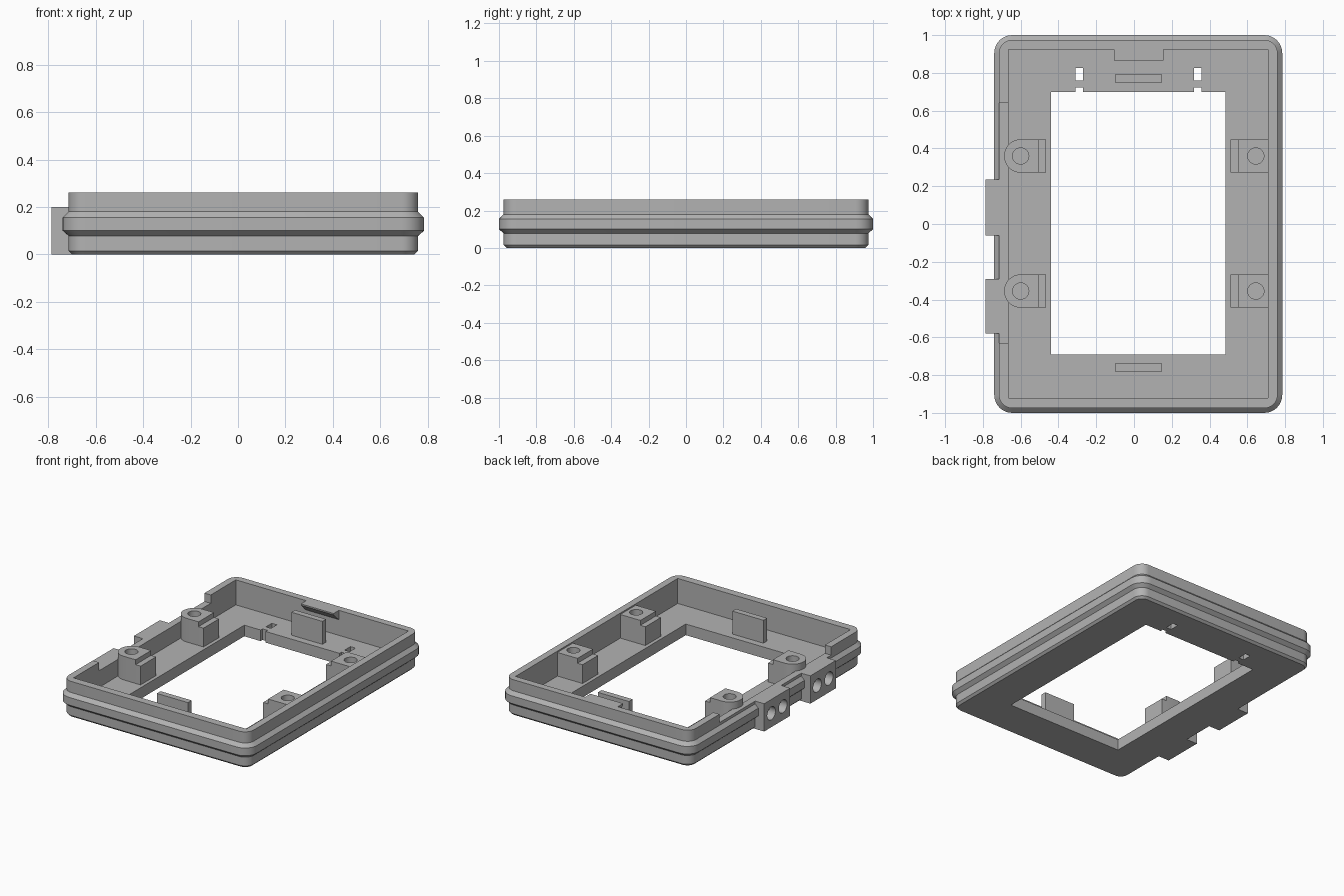
import bpy, bmesh, math

if "Cube" in bpy.data.objects:
    bpy.data.objects.remove(bpy.data.objects["Cube"])

grey = bpy.data.materials.new("warm_grey")
grey.diffuse_color = (0.45, 0.45, 0.45, 1)
grey.use_nodes = True
grey.node_tree.nodes["Principled BSDF"].inputs["Base Color"].default_value = grey.diffuse_color
CX = 0.0225  # centre of the frame between its side walls


def loft(name, sections):
    """Solid from stacked outlines: list of (z, [(x, y), ...])."""
    bm = bmesh.new()
    rings = [[bm.verts.new((x, y, z)) for x, y in pts] for z, pts in sections]
    n = len(rings[0])
    for a, b in zip(rings, rings[1:]):
        for i in range(n):
            j = (i + 1) % n
            bm.faces.new((a[i], a[j], b[j], b[i]))
    bm.faces.new(rings[0][::-1])
    bm.faces.new(rings[-1])
    bmesh.ops.recalc_face_normals(bm, faces=bm.faces)
    me = bpy.data.meshes.new(name)
    bm.to_mesh(me)
    bm.free()
    ob = bpy.data.objects.new(name, me)
    bpy.context.collection.objects.link(ob)
    me.materials.append(grey)
    return ob


def box(name, x0, x1, y0, y1, z0, z1):
    pts = [(x0, y0), (x1, y0), (x1, y1), (x0, y1)]
    return loft(name, [(z0, pts), (z1, pts)])


def rounded(hx, hy, r, n=8):
    """Rounded rectangle outline around the frame centre."""
    pts = []
    for k, (sx, sy) in enumerate([(1, 1), (-1, 1), (-1, -1), (1, -1)]):
        for i in range(n + 1):
            a = math.pi / 2 * (k + i / n)
            pts.append((CX + sx * (hx - r) + r * math.cos(a),
                        sy * (hy - r) + r * math.sin(a)))
    return pts


def circle(x, y, r, n=32):
    return [(x + r * math.cos(2 * math.pi * i / n),
             y + r * math.sin(2 * math.pi * i / n)) for i in range(n)]


def combine(ob, tool, op='DIFFERENCE'):
    m = ob.modifiers.new("cut", 'BOOLEAN')
    m.operation, m.object, m.solver = op, tool, 'EXACT'
    bpy.context.view_layer.objects.active = ob
    bpy.ops.object.modifier_apply(modifier=m.name)
    bpy.data.objects.remove(tool)


def smooth(ob):
    bpy.ops.object.select_all(action='DESELECT')
    ob.select_set(True)
    bpy.context.view_layer.objects.active = ob
    bpy.ops.object.shade_smooth_by_angle(angle=math.radians(25))


# Tray body: chamfered foot, raised rib around the middle, straight rim
profile = [(0, -0.015), (0.015, 0), (0.078, 0), (0.10, 0.025),
           (0.155, 0.025), (0.18, 0), (0.26, 0)]
frame = loft("frame", [(z, rounded(0.7375 + d, 0.975 + d, 0.07 + d)) for z, d in profile])
FLOOR = 0.08
combine(frame, box("cavity", -0.665, 0.71, -0.92, 0.925, FLOOR, 0.4))
combine(frame, box("opening", -0.44, 0.485, -0.69, 0.70, -0.1, 0.2))
# Slots and small notches behind the opening
for x in (-0.29, 0.337):
    combine(frame, box("slot", x - 0.02, x + 0.02, 0.76, 0.827, -0.1, 0.2))
    combine(frame, box("notch", x - 0.02, x + 0.02, 0.65, 0.722, -0.1, 0.2))
# Lowered stretch of the left wall
combine(frame, box("wall_gap", -0.9, -0.66, -0.63, 0.64, 0.2, 0.4))
smooth(frame)

# Hinge blocks on the left wall, each with two round sockets
for i, (y0, y1) in enumerate([(-0.58, -0.29), (-0.06, 0.235)]):
    block = box(f"hinge_block_{i + 1}", -0.787, -0.67, y0, y1, 0, 0.2)
    for s in (-1, 1):
        yc = (y0 + y1) / 2 + s * 0.066
        hole = loft("socket", [(-0.9, circle(-0.1, yc, 0.047)), (-0.7, circle(-0.1, yc, 0.047))])
        for v in hole.data.vertices:  # turn the cylinder to lie along x
            v.co = (v.co.z, v.co.y, -v.co.x)
        hole.data.flip_normals()
        bm = bmesh.new()
        bm.from_mesh(hole.data)
        bmesh.ops.recalc_face_normals(bm, faces=bm.faces)
        bm.to_mesh(hole.data)
        bm.free()
        combine(block, hole)
    smooth(block)

# Screw bosses: rounded towards the wall, stepped towards the opening
for side, xc in ((-1, -0.60), (1, 0.645)):
    for yc in (-0.355, 0.36):
        r = 0.088
        arc = [(xc + side * r * math.cos(a), yc + r * math.sin(a))
               for a in (math.pi * (i / 16 - 0.5) for i in range(17))]
        if side > 0:  # the right bosses end at the wall
            arc = [(0.715, yc - r), (0.715, yc + r)]
        xs = xc - side * 0.095
        pts = arc + [(xs, yc + r), (xs, yc - r)]
        name = ("left" if side < 0 else "right") + "_screw_boss"
        boss = loft(name, [(FLOOR - 0.01, pts), (0.25, pts)])
        xe = xc - side * 0.135
        step = box("step", min(xs, xe), max(xs, xe), yc - r, yc + r, FLOOR - 0.01, 0.215)
        combine(boss, step, 'UNION')
        c = circle(xc, yc, 0.043)
        combine(boss, loft("bore", [(0.10, c), (0.4, c)]))
        smooth(boss)

# Upright retaining tabs at both ends of the opening
box("back_tab", -0.10, 0.147, 0.75, 0.792, FLOOR - 0.01, 0.245)
box("front_tab", -0.10, 0.147, -0.78, -0.738, FLOOR - 0.01, 0.245)

# Wedge catch under the back rim
loft("rim_catch", [
    (0.195, [(-0.105, 0.922), (0.155, 0.922), (0.155, 0.93), (-0.105, 0.93)]),
    (0.25, [(-0.105, 0.865), (0.155, 0.865), (0.155, 0.93), (-0.105, 0.93)]),
    (0.26, [(-0.105, 0.865), (0.155, 0.865), (0.155, 0.93), (-0.105, 0.93)])])
